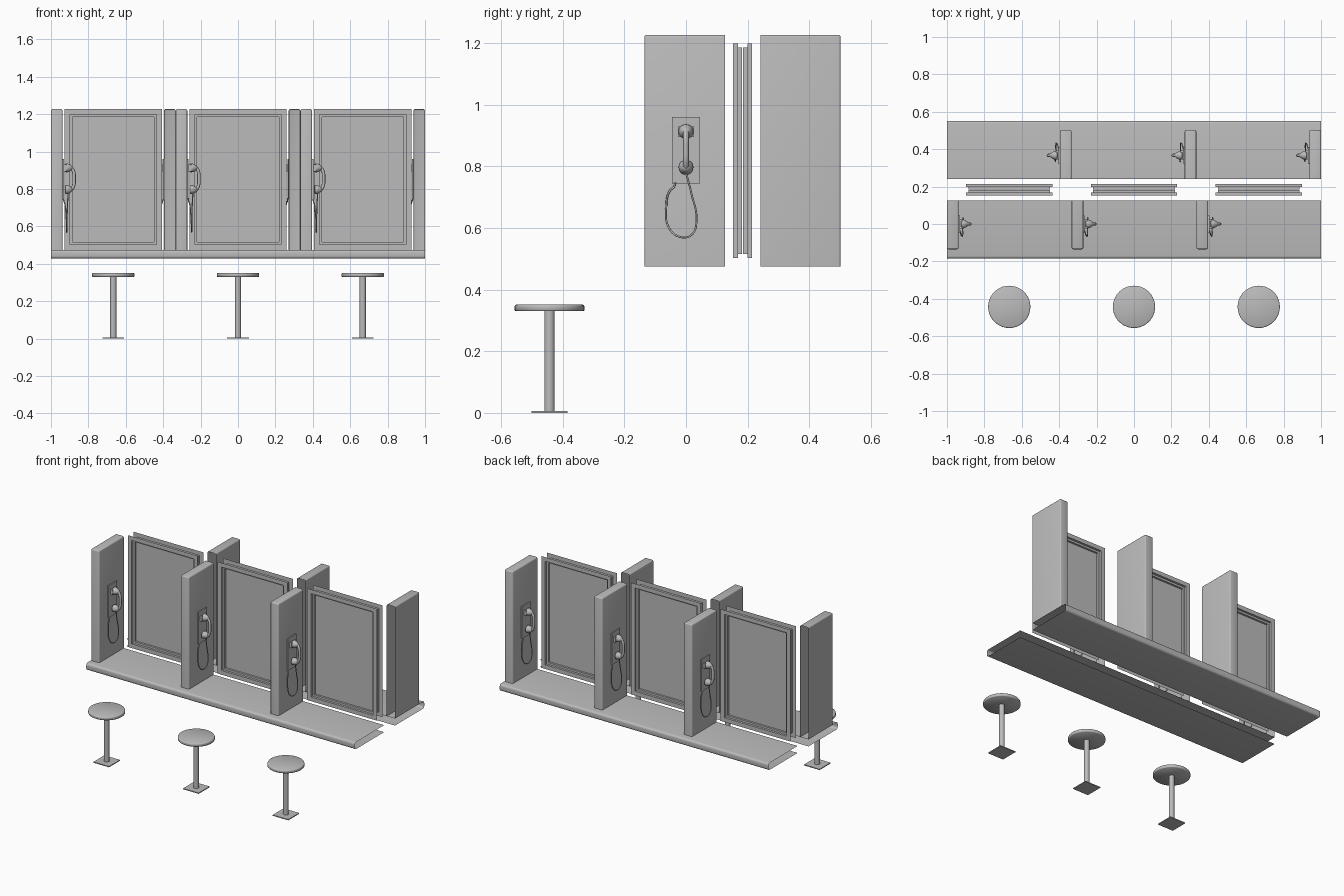
import bpy, bmesh, math
from mathutils import Matrix, Vector

cube = bpy.data.objects.get("Cube")
if cube:
    bpy.data.objects.remove(cube, do_unlink=True)

grey = bpy.data.materials.new("plain_grey")
grey.use_nodes = True
COLOUR = (0.5, 0.5, 0.5, 1)
grey.diffuse_color = COLOUR
grey.node_tree.nodes["Principled BSDF"].inputs["Base Color"].default_value = COLOUR

SPACING = 0.667
MID_Y = 0.1835      # centre plane between the two sides
COUNTER_Z = 0.475


def finish(name, bm, smooth=None):
    """Turn a bmesh into an object; smooth is None, or the sharp angle in degrees."""
    mesh = bpy.data.meshes.new(name)
    bm.to_mesh(mesh)
    bm.free()
    mesh.materials.append(grey)
    obj = bpy.data.objects.new(name, mesh)
    bpy.context.collection.objects.link(obj)
    if smooth:
        bpy.ops.object.select_all(action='DESELECT')
        obj.select_set(True)
        bpy.context.view_layer.objects.active = obj
        bpy.ops.object.shade_smooth_by_angle(angle=math.radians(smooth))
    return obj


def box(bm, lo, hi):
    lo, hi = Vector(lo), Vector(hi)
    size = hi - lo
    place = Matrix.Translation((lo + hi) / 2) @ Matrix.Diagonal((*size, 1))
    return bmesh.ops.create_cube(bm, size=1, matrix=place)["verts"]


def lathe(bm, profile, place, sides=32):
    """Spin (radius, height) points around z, then move by a matrix."""
    rings = []
    for r, h in profile:
        rings.append([bm.verts.new(place @ Vector((
            r * math.cos(math.tau * k / sides), r * math.sin(math.tau * k / sides), h)))
            for k in range(sides)])
    for a, b in zip(rings, rings[1:]):
        for k in range(sides):
            n = (k + 1) % sides
            bm.faces.new((a[k], a[n], b[n], b[k]))
    bm.faces.new(rings[0][::-1])
    bm.faces.new(rings[-1])


def tube(name, points, radius):
    """Smooth round cord through a few points."""
    data = bpy.data.curves.new(name, 'CURVE')
    data.dimensions = '3D'
    data.bevel_depth = radius
    data.bevel_resolution = 2
    data.resolution_u = 6
    data.use_fill_caps = True
    spline = data.splines.new('BEZIER')
    spline.bezier_points.add(len(points) - 1)
    for p, co in zip(spline.bezier_points, points):
        p.co = co
        p.handle_left_type = p.handle_right_type = 'AUTO'
    data.materials.append(grey)
    obj = bpy.data.objects.new(name, data)
    bpy.context.collection.objects.link(obj)
    return obj


def counter():
    # Folded sheet: top, rounded nose, underside; open at the ends and rear
    r, front, top, bottom, rear = 0.014, -0.185, COUNTER_Z, 0.428, 0.126
    profile = [(rear, top)]
    for centre_z, start in ((top - r, 90), (bottom + r, 180)):
        for k in range(5):
            a = math.radians(start + 22.5 * k)
            profile.append((front + r + r * math.cos(a), centre_z + r * math.sin(a)))
    profile.append((rear, bottom))
    bm = bmesh.new()
    rows = [[bm.verts.new((x, y, z)) for y, z in profile] for x in (-1, 1)]
    for k in range(len(profile) - 1):
        bm.faces.new((rows[0][k], rows[0][k + 1], rows[1][k + 1], rows[1][k]))
    return finish("counter", bm, 60)


def divider(x):
    # Upright shell with rounded front and top edges
    bm = bmesh.new()
    box(bm, (x, -0.135, COUNTER_Z), (x + 0.062, 0.126, 1.227))
    hidden = [f for f in bm.faces if f.normal.y > 0.5 or f.normal.z < -0.5]
    bmesh.ops.delete(bm, geom=hidden, context='FACES')
    edges = [e for e in bm.edges if not e.is_boundary]
    bmesh.ops.bevel(bm, geom=edges, offset=0.008, segments=3, profile=0.5, affect='EDGES')
    return finish("divider", bm, 60)


def window(x):
    # Flat surround stepping twice inward to the pane
    steps = [(0.26, 0.376, 0.153), (0.231, 0.348, 0.153), (0.231, 0.348, 0.168),
             (0.218, 0.335, 0.168), (0.218, 0.335, MID_Y - 0.002)]
    bm = bmesh.new()
    rings = [[bm.verts.new((x + sx * w, y, 0.851 + sz * h))
              for sx, sz in ((-1, -1), (1, -1), (1, 1), (-1, 1))] for w, h, y in steps]
    for a, b in zip(rings, rings[1:]):
        for k in range(4):
            n = (k + 1) % 4
            bm.faces.new((a[k], a[n], b[n], b[k]))
    bm.faces.new(rings[-1])
    return finish("window_frame", bm)


def phone(x):
    # Wall plate and hook
    bm = bmesh.new()
    box(bm, (x, -0.045, 0.745), (x + 0.007, 0.045, 0.96))
    box(bm, (x + 0.005, -0.026, 0.895), (x + 0.022, -0.016, 0.93))
    box(bm, (x + 0.005, 0.016, 0.895), (x + 0.022, 0.026, 0.93))
    box(bm, (x + 0.005, -0.02, 0.9), (x + 0.013, 0.02, 0.925))
    parts = [finish("phone_plate", bm)]
    # Ear and mouth cups, flaring towards the wall
    bm = bmesh.new()
    cup = [(0.016, 0.012), (0.023, 0.015), (0.024, 0.024), (0.021, 0.034),
           (0.014, 0.046), (0.007, 0.054)]
    for z in (0.913, 0.797):
        place = Matrix.Translation((x, 0, z)) @ Matrix.Rotation(math.pi / 2, 4, 'Y')
        lathe(bm, cup, place, 20)
    parts.append(finish("handset_cups", bm, 50))
    # Curved grip and hanging cord
    grip = [(0.036, 0.922), (0.054, 0.905), (0.062, 0.855), (0.054, 0.805), (0.036, 0.788)]
    parts.append(tube("handset_grip", [(x + dx, 0, z) for dx, z in grip], 0.009))
    cord = [(0.03, 0, 0.78), (0.026, 0.018, 0.71), (0.024, 0.034, 0.63), (0.024, 0.02, 0.58),
            (0.022, -0.015, 0.57), (0.022, -0.055, 0.6), (0.018, -0.064, 0.67),
            (0.012, -0.052, 0.722), (0.008, -0.04, 0.732), (0.004, -0.034, 0.755)]
    parts.append(tube("phone_cord", [(x + dx, y, z) for dx, y, z in cord], 0.0032))
    return parts


def stool(x):
    place = Matrix.Translation((x, -0.443, 0))
    bm = bmesh.new()
    lathe(bm, [(0.11, 0.33), (0.113, 0.333), (0.113, 0.346), (0.111, 0.35), (0.107, 0.352)],
          place, 40)
    finish("stool_seat", bm, 50)
    bm = bmesh.new()
    lathe(bm, [(0.017, 0.004), (0.017, 0.331)], place, 20)
    finish("stool_post", bm, 40)
    bm = bmesh.new()
    box(bm, (x - 0.058, -0.501, 0), (x + 0.058, -0.385, 0.006))
    finish("stool_base", bm)


# Front side of the booth row
side = [counter()]
for i in range(3):
    left_edge = -1 + i * SPACING
    side.append(divider(left_edge))
    side.extend(phone(left_edge + 0.062))
    side.append(window((i - 1) * SPACING))
    stool((i - 1) * SPACING)

# Back side: the same parts turned half round
turn = Matrix.Translation((0, 2 * MID_Y, 0)) @ Matrix.Rotation(math.pi, 4, 'Z')
for obj in side:
    twin = obj.copy()
    twin.name = "back_" + obj.name
    twin.matrix_world = turn
    bpy.context.collection.objects.link(twin)
